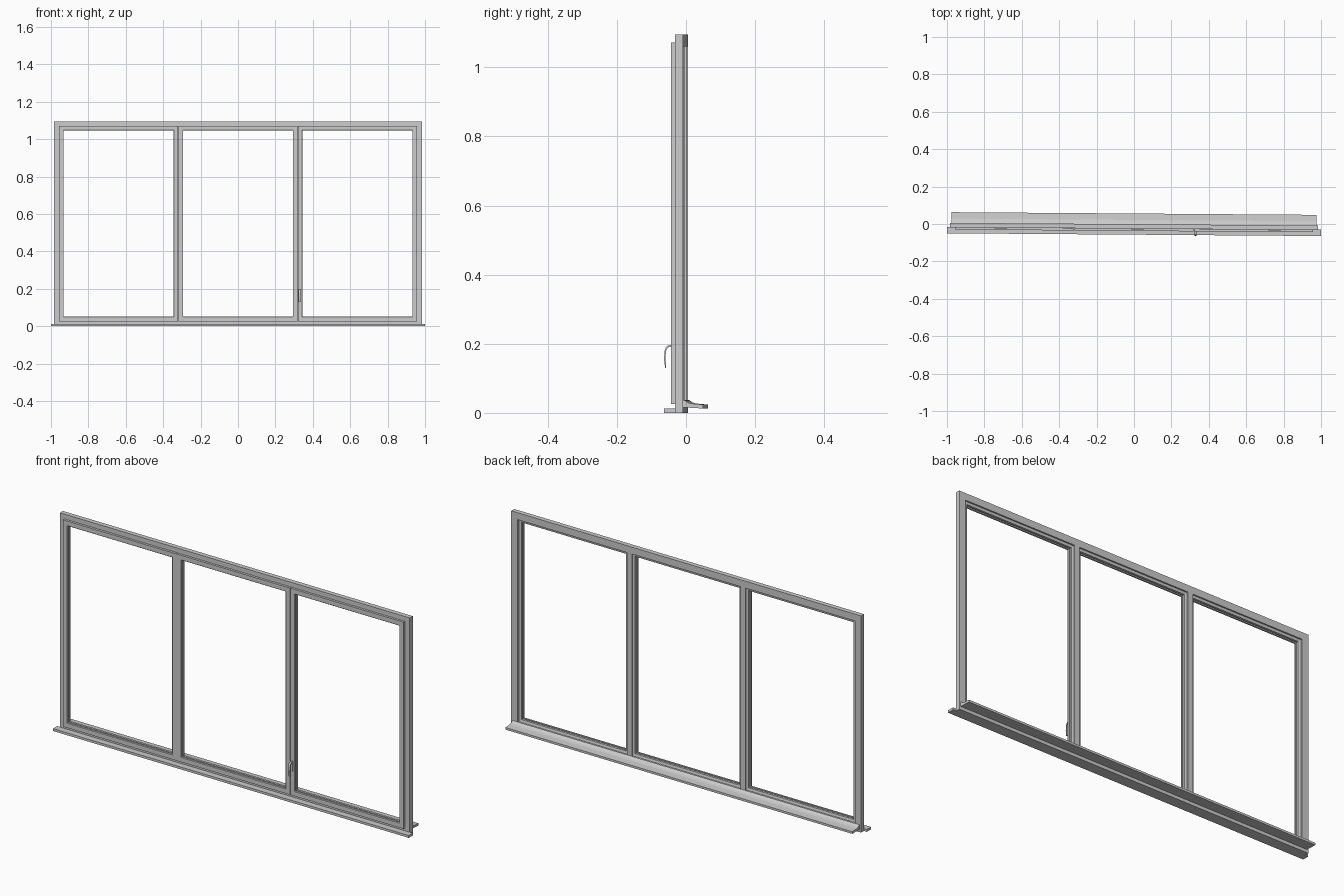
import bpy, bmesh
from mathutils import Matrix

if "Cube" in bpy.data.objects:
    bpy.data.objects.remove(bpy.data.objects["Cube"])

# The whole window is turned very slightly about z
TURN = Matrix.Rotation(-0.0073, 4, 'Z')


def finish(name, bm):
    bmesh.ops.recalc_face_normals(bm, faces=bm.faces)
    bm.transform(TURN)
    me = bpy.data.meshes.new(name)
    bm.to_mesh(me)
    bm.free()
    ob = bpy.data.objects.new(name, me)
    bpy.context.collection.objects.link(ob)
    return ob


def ring(name, x0, x1, z0, z1, profile):
    """Sweep an (inset, y) profile around a rectangle with mitred corners."""
    bm = bmesh.new()
    loops = []
    for x, z, sx, sz in ((x0, z0, 1, 1), (x1, z0, -1, 1), (x1, z1, -1, -1), (x0, z1, 1, -1)):
        loops.append([bm.verts.new((x + sx * i, y, z + sz * i)) for i, y in profile])
    n = len(profile)
    for a in range(4):
        p, q = loops[a], loops[(a + 1) % 4]
        for k in range(n):
            m = (k + 1) % n
            bm.faces.new((p[k], q[k], q[m], p[m]))
    return finish(name, bm)


def extrude_x(name, x0, x1, profile):
    """Extrude a closed (y, z) profile along x."""
    bm = bmesh.new()
    a = [bm.verts.new((x0, y, z)) for y, z in profile]
    b = [bm.verts.new((x1, y, z)) for y, z in profile]
    n = len(profile)
    for k in range(n):
        m = (k + 1) % n
        bm.faces.new((a[k], b[k], b[m], a[m]))
    bm.faces.new(a)
    bm.faces.new(b)
    return finish(name, bm)


def box(name, x0, x1, y0, y1, z0, z1):
    return extrude_x(name, x0, x1, [(y0, z0), (y1, z0), (y1, z1), (y0, z1)])


# Outer frame
ring("outer_frame", -0.983, 0.983, 0.0, 1.095,
     [(0, -0.025), (0.035, -0.025), (0.035, -0.001), (0, -0.001)])

# Mullions behind the sash joints
for i, x in enumerate((-0.319, 0.319)):
    box(f"mullion_{i + 1}", x - 0.014, x + 0.014, -0.025, -0.001, 0.03, 1.065)

# Three sashes: overlapping front lip, glazing groove, back bead
sash_profile = [(0.0, -0.037), (0.023, -0.037), (0.025, -0.035), (0.025, -0.027),
                (0.018, -0.027), (0.018, -0.021), (0.024, -0.021), (0.024, -0.010),
                (0.012, -0.007), (0.012, -0.0255), (0.0, -0.0255)]
edges = (-0.958, -0.319, 0.319, 0.958)
for i in range(3):
    ring(f"sash_{i + 1}", edges[i] + 0.001, edges[i + 1] - 0.001, 0.026, 1.071, sash_profile)

# Inner window board
box("inner_sill", -1.0, 1.0, -0.057, -0.023, 0.0, 0.012)

# Outer sloping drip sill
extrude_x("outer_drip_sill", -0.975, 0.975,
          [(-0.001, 0.038), (0.004, 0.036), (0.012, 0.030), (0.022, 0.027), (0.056, 0.024),
           (0.056, 0.013), (0.050, 0.013), (-0.001, 0.016)])

# Handle: base plate and bent lever
box("handle_base", 0.322, 0.336, -0.040, -0.036, 0.150, 0.200)
extrude_x("handle_lever", 0.324, 0.334,
          [(-0.038, 0.197), (-0.050, 0.195), (-0.056, 0.190), (-0.060, 0.178), (-0.061, 0.155),
           (-0.058, 0.130), (-0.055, 0.130), (-0.057, 0.155), (-0.056, 0.177), (-0.053, 0.186),
           (-0.048, 0.190), (-0.038, 0.190)])
